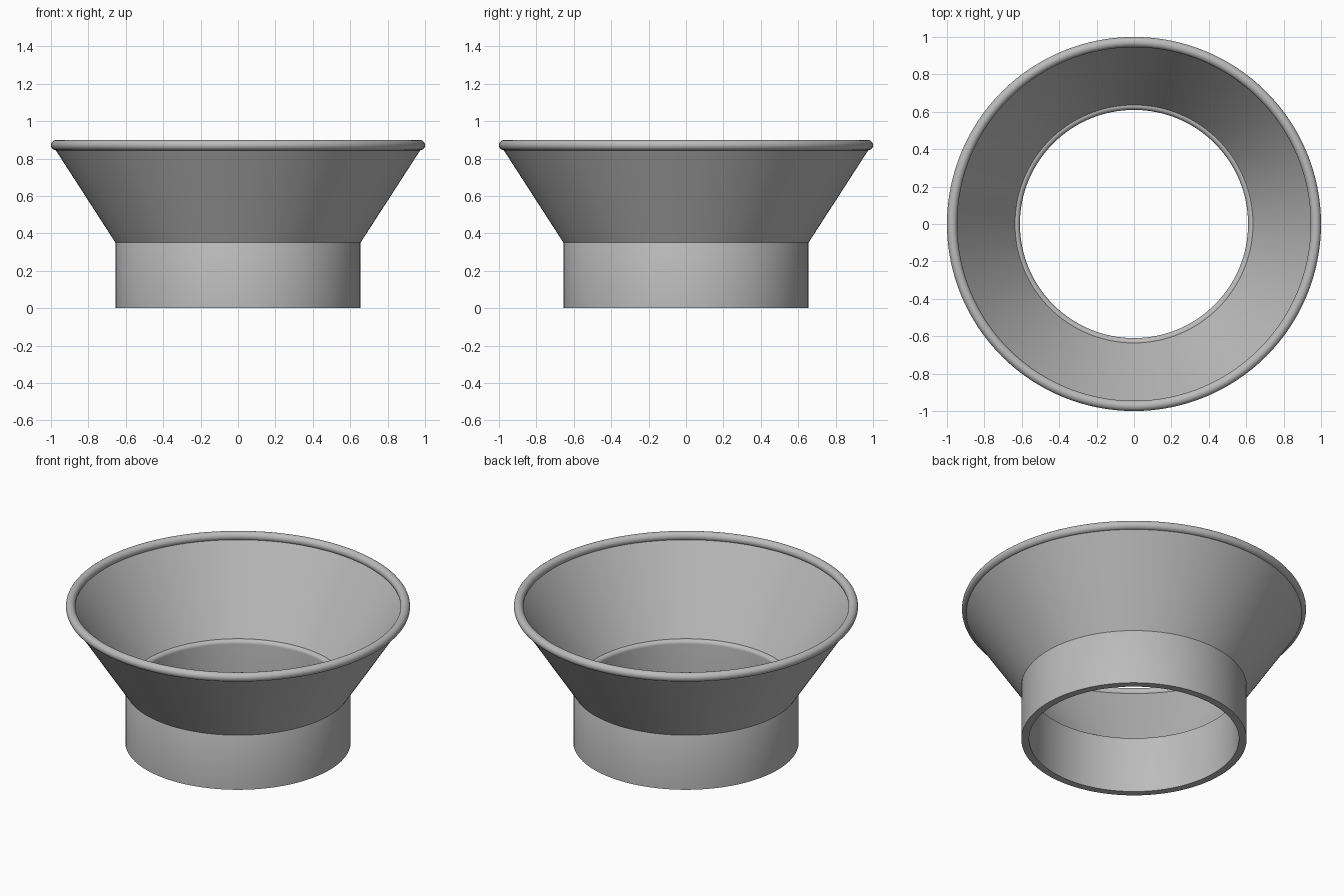
import bpy
import math

SEGMENTS = 128

cube = bpy.data.objects.get("Cube")
if cube:
    bpy.data.objects.remove(cube, do_unlink=True)

# One plain grey for the whole funnel
grey = bpy.data.materials.new("plain grey")
grey.use_nodes = True
colour = (0.5, 0.5, 0.5, 1)
grey.diffuse_color = colour
grey.node_tree.nodes["Principled BSDF"].inputs["Base Color"].default_value = colour


def arc(radius, height, size, start, end, steps):
    """Points on a circular arc in the (radius, height) plane, in degrees."""
    angles = [math.radians(start + (end - start) * i / steps) for i in range(steps + 1)]
    return [(radius + size * math.cos(a), height + size * math.sin(a)) for a in angles]


def lathe(name, profile):
    """Revolve a closed, counter-clockwise (radius, height) profile about z."""
    n = len(profile)
    verts, faces = [], []
    for s in range(SEGMENTS):
        a = math.tau * s / SEGMENTS
        verts += [(r * math.cos(a), r * math.sin(a), z) for r, z in profile]
        t = (s + 1) % SEGMENTS
        for i in range(n):
            j = (i + 1) % n
            faces.append((s * n + i, t * n + i, t * n + j, s * n + j))
    mesh = bpy.data.meshes.new(name)
    mesh.from_pydata(verts, [], faces)
    mesh.materials.append(grey)
    obj = bpy.data.objects.new(name, mesh)
    bpy.context.collection.objects.link(obj)
    bpy.ops.object.select_all(action="DESELECT")
    obj.select_set(True)
    bpy.context.view_layer.objects.active = obj
    bpy.ops.object.shade_smooth_by_angle(angle=math.radians(30))
    return obj


# Straight collar with a rounded top lip
lathe("collar", [(0.61, 0), (0.655, 0), (0.655, 0.35)]
      + arc(0.6325, 0.345, 0.0225, 30, 180, 10))

# Flared cone wall
lathe("flared_cone", [(0.655, 0.35), (0.978, 0.85), (0.958, 0.865), (0.633, 0.362)])

# Rolled rim around the mouth
lathe("rolled_rim", arc(0.9725, 0.8715, 0.0275, 0, 345, 23))
